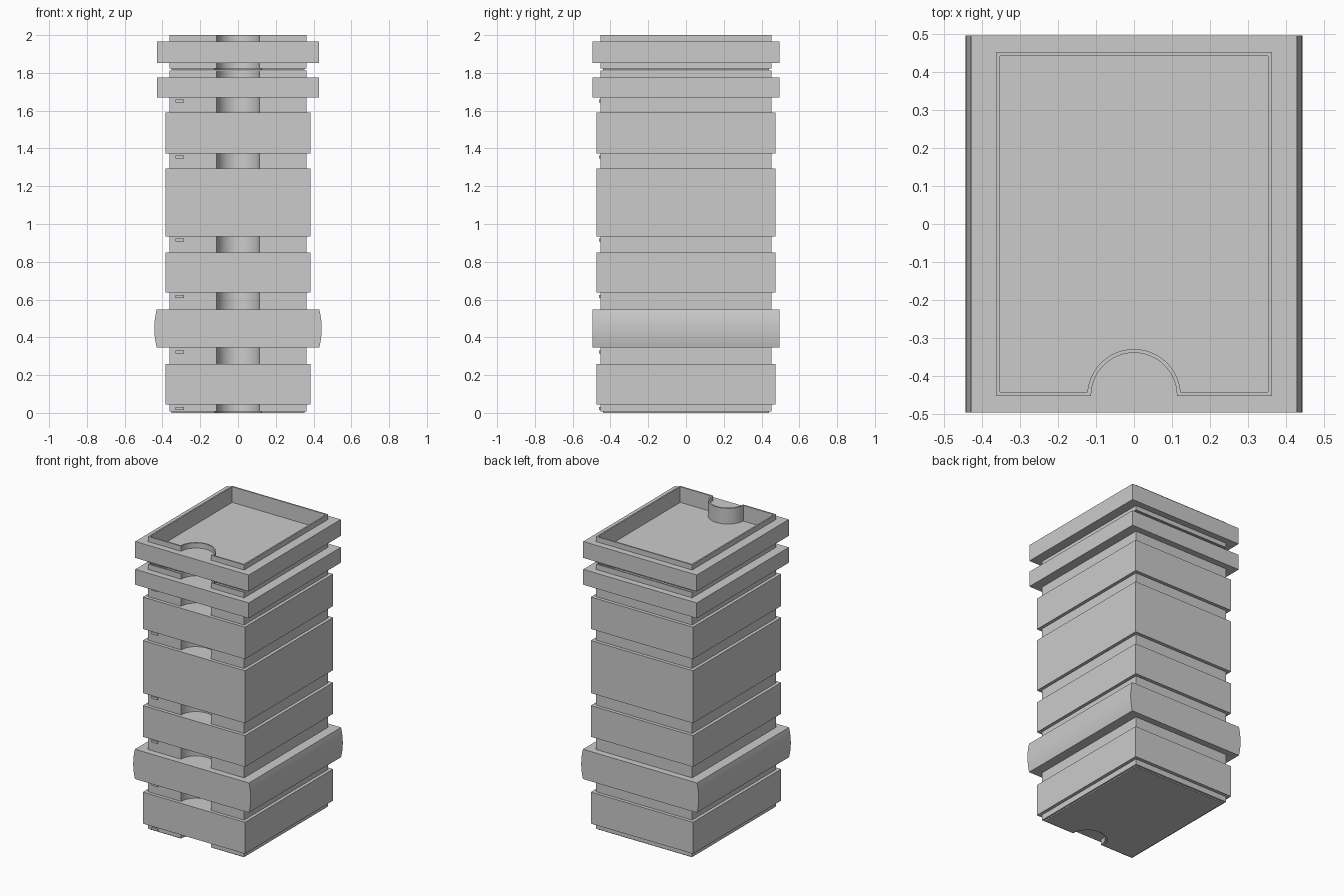
import bpy, bmesh
from math import sin, cos, pi

if "Cube" in bpy.data.objects:
    bpy.data.objects.remove(bpy.data.objects["Cube"])

ARC = 24  # segments of the finger notch


def outline(hx, hy, z, r=0.113, notch=True):
    """Rectangle loop whose front edge may carry a half-round notch."""
    pts = [(hx, -hy, z), (hx, hy, z), (-hx, hy, z), (-hx, -hy, z)]
    for i in range(ARC + 1):
        a = pi - pi * i / ARC
        y = max(-hy, -0.452 + r * sin(a)) if notch else -hy
        pts.append((r * cos(a), y, z))
    return pts


def loft(name, loops):
    bm = bmesh.new()
    rows = [[bm.verts.new(p) for p in loop] for loop in loops]
    n = len(rows[0])
    for a, b in zip(rows, rows[1:]):
        for i in range(n):
            j = (i + 1) % n
            bm.faces.new((a[i], a[j], b[j], b[i]))
    bm.faces.new(rows[0][::-1])
    bm.faces.new(rows[-1])
    bmesh.ops.recalc_face_normals(bm, faces=bm.faces)
    me = bpy.data.meshes.new(name)
    bm.to_mesh(me)
    bm.free()
    ob = bpy.data.objects.new(name, me)
    bpy.context.collection.objects.link(ob)
    bpy.ops.object.select_all(action='DESELECT')
    ob.select_set(True)
    bpy.context.view_layer.objects.active = ob
    bpy.ops.object.shade_smooth_by_angle(angle=pi / 6)
    return ob


def tray(name, foot, low, high, lip, hx, hy, bulge=0.0):
    """Inset plug, notched foot, wide band, notched lip and hollow inside."""
    nx, ny = 0.363, 0.452
    loops = [outline(nx - .012, ny - .012, foot - .008, .125),
             outline(nx - .012, ny - .012, foot, .125),
             outline(nx, ny, foot), outline(nx, ny, low)]
    steps = 12 if bulge else 1
    for i in range(steps + 1):
        t = i / steps
        x = hx + bulge * 4 * t * (1 - t)
        loops.append(outline(x, hy, low + (high - low) * t, notch=False))
    loops += [outline(nx, ny, high), outline(nx, ny, lip),
              outline(nx - .01, ny - .01, lip, .123),
              outline(nx - .01, ny - .01, low + .04, .123)]
    loft(name, loops)


# stacked trays: foot, band bottom, band top, lip top, half sizes, side bulge
TRAYS = [
    ("tray_bottom", .008, .045, .26, .30, .385, .475, 0),
    ("tray_rounded", .30, .345, .548, .595, .430, .496, .013),
    ("tray_third", .595, .637, .85, .893, .385, .475, 0),
    ("tray_deep", .893, .935, 1.293, 1.333, .385, .475, 0),
    ("tray_fifth", 1.333, 1.372, 1.59, 1.63, .385, .475, 0),
    ("tray_shallow", 1.63, 1.67, 1.775, 1.812, .428, .496, 0),
    ("tray_top", 1.823, 1.853, 1.965, 2.0, .428, .496, 0),
]
for t in TRAYS:
    tray(*t)

# small raised tab on the front of each foot except the top one
for i, t in enumerate(TRAYS[:-1]):
    z = (t[1] if i else 0) + .022
    bpy.ops.mesh.primitive_cube_add(size=1, location=(-.308, -.455, z))
    tab = bpy.context.object
    tab.name = f"foot_tab_{i + 1}"
    tab.scale = (.044, .012, .016)
